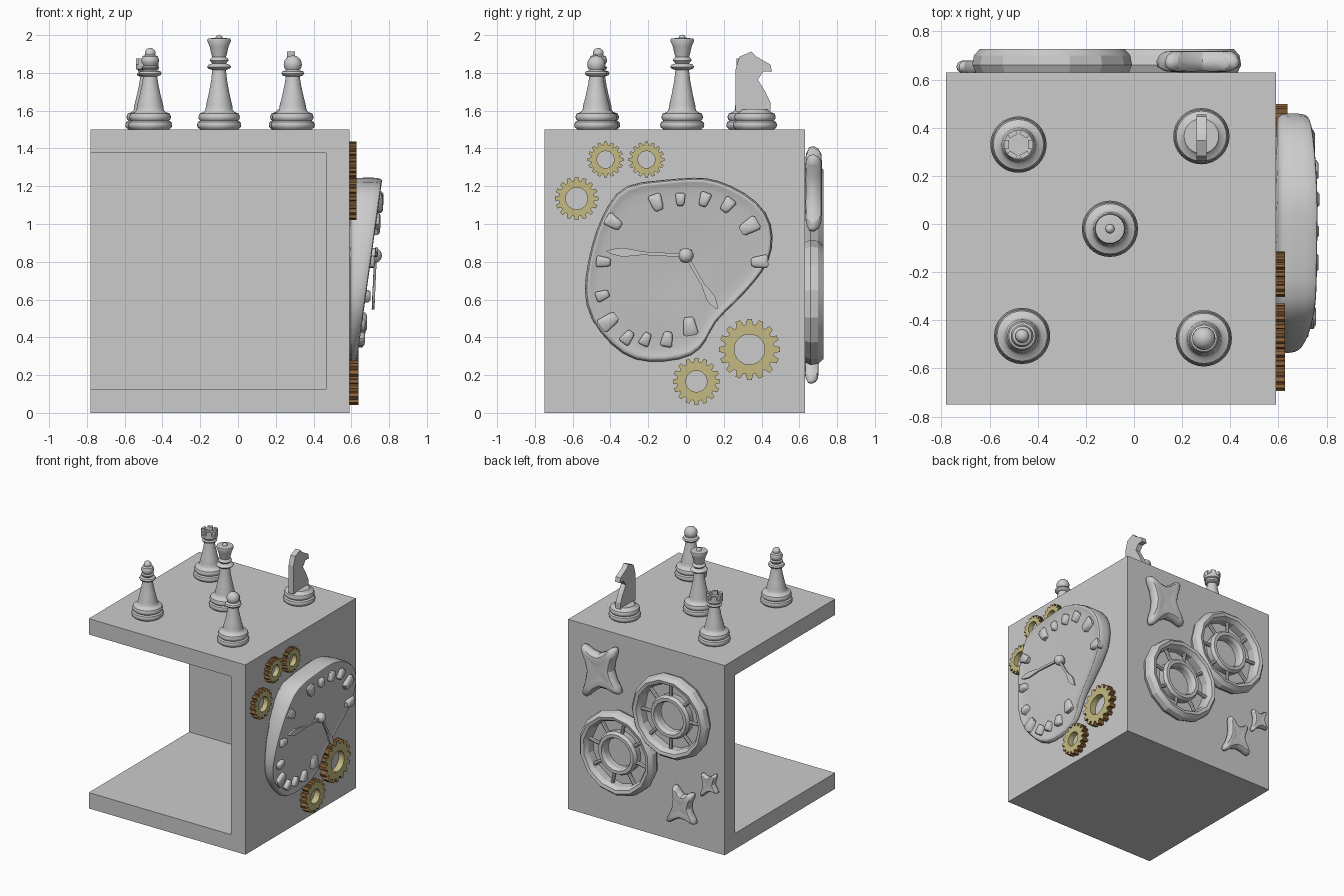
import bpy, bmesh
from math import sin, cos, pi, tau, atan2, hypot
from mathutils import Vector, Matrix

if "Cube" in bpy.data.objects:
    bpy.data.objects.remove(bpy.data.objects["Cube"])


def finish(name, bm, smooth=None, subsurf=0, bevel=0):
    bmesh.ops.recalc_face_normals(bm, faces=bm.faces[:])
    me = bpy.data.meshes.new(name)
    bm.to_mesh(me)
    bm.free()
    ob = bpy.data.objects.new(name, me)
    bpy.context.collection.objects.link(ob)
    if bevel:
        m = ob.modifiers.new("bevel", 'BEVEL')
        m.width, m.segments = bevel, 2
    if subsurf:
        m = ob.modifiers.new("subsurf", 'SUBSURF')
        m.levels = m.render_levels = subsurf
    if smooth:
        bpy.ops.object.select_all(action='DESELECT')
        ob.select_set(True)
        bpy.context.view_layer.objects.active = ob
        bpy.ops.object.shade_smooth_by_angle(angle=smooth)
    return ob


def add_loft(bm, loops, closed=False):
    """Skin equal-length point loops; closed joins the last to the first, else caps."""
    vs = [[bm.verts.new(p) for p in loop] for loop in loops]
    n = len(vs[0])
    for a, b in zip(vs, vs[1:] + (vs[:1] if closed else [])):
        for i in range(n):
            bm.faces.new((a[i], a[(i + 1) % n], b[(i + 1) % n], b[i]))
    if not closed:
        bm.faces.new(vs[0])
        bm.faces.new(vs[-1])


def add_box(bm, lo, hi, mat=Matrix()):
    c = [(a + b) / 2 for a, b in zip(lo, hi)]
    s = [b - a for a, b in zip(lo, hi)]
    bmesh.ops.create_cube(bm, size=1, matrix=mat @ Matrix.Translation(c) @ Matrix.Diagonal((*s, 1)))


def add_rod(bm, a, b, r):
    a, b = Vector(a), Vector(b)
    rot = (b - a).to_track_quat('Z', 'Y').to_matrix().to_4x4()
    bmesh.ops.create_cone(bm, cap_ends=True, segments=8, radius1=r, radius2=r, depth=(b - a).length,
                          matrix=Matrix.Translation((a + b) / 2) @ rot)


# Cabinet: open at the front and on the left
for name, lo, hi in (("cabinet_top", (-.78, -.75, 1.375), (.59, .63, 1.5)),
                     ("cabinet_bottom", (-.78, -.75, 0), (.59, .63, .125)),
                     ("cabinet_right_wall", (.465, -.75, .125), (.59, .63, 1.375)),
                     ("cabinet_back_wall", (-.78, .505, .125), (.465, .63, 1.375))):
    bm = bmesh.new()
    add_box(bm, lo, hi)
    finish(name, bm)

# Chess pieces: turned profiles sharing one base
BASE = [(.1, 0), (.114, .012), (.117, .025), (.112, .04), (.1, .047), (.108, .056), (.11, .068),
        (.104, .084), (.08, .094), (.072, .105)]
BODY = [(.07, .125), (.056, .18), (.044, .235), (.037, .28)]
COLLAR = [(.055, .288), (.061, .298), (.055, .308), (.036, .314)]


def turned(name, x, y, profile):
    bm = bmesh.new()
    add_loft(bm, [[(x + r * cos(tau * i / 32), y + r * sin(tau * i / 32), 1.5 + z) for i in range(32)]
                  for r, z in profile])
    return finish(name, bm, smooth=.7)


def ball(r, z, start, steps=8):
    return [(r * cos(a) + .001, z + r * sin(a)) for a in
            (start + (pi / 2 - start) * k / steps for k in range(steps + 1))]


turned("queen", -.1, -.02, BASE + [(.07, .125), (.055, .19), (.042, .26), (.036, .315), (.056, .322),
       (.064, .332), (.056, .343), (.036, .35), (.05, .366), (.046, .376), (.036, .384), (.04, .395),
       (.05, .44), (.063, .47), (.06, .481), (.03, .485)] + ball(.018, .484, 0, 5))
turned("bishop", -.465, -.465, BASE + BODY + COLLAR + [(.046, .325), (.046, .332), (.034, .338),
       (.045, .355), (.047, .37), (.04, .388), (.022, .397)] + ball(.027, .405, -.5))
turned("pawn", .29, -.475, BASE + BODY + COLLAR + [(.03, .322)] + ball(.047, .345, -.6))
turned("rook", -.48, .33, BASE + BODY + [(.052, .285), (.056, .295), (.045, .303), (.05, .315),
       (.06, .32), (.06, .345), (.01, .345)])
bm = bmesh.new()
for i in range(6):
    add_box(bm, (.04, -.019, .34), (.06, .019, .375),
            Matrix.Translation((-.48, .33, 1.5)) @ Matrix.Rotation(tau * i / 6, 4, 'Z'))
finish("rook_battlements", bm)
turned("knight_base", .28, .365, BASE)
HORSE = [(.262, 1.595), (.262, 1.817), (.283, 1.886), (.347, 1.913), (.373, 1.886), (.447, 1.844),
         (.455, 1.807), (.41, 1.807), (.38, 1.765), (.42, 1.7), (.447, 1.643), (.447, 1.595)]
bm = bmesh.new()
add_loft(bm, [[(x, y, z) for y, z in HORSE] for x in (.26, .302)])
finish("knight_head", bm)


# Melted clock on the right wall
def face_x(y, z):
    return .625 + .14 * (z - .27) - .02 * max(0, 1 - hypot(y + .03, z - .78) / .45)


OUT = [(-.33, 1.215), (-.14, 1.23), (.055, 1.25), (.16, 1.237), (.315, 1.17), (.435, 1.065), (.467, .934),
       (.445, .8), (.365, .694), (.26, .58), (.145, .48), (.11, .38), (.04, .298), (-.114, .268),
       (-.275, .272), (-.395, .355), (-.515, .5), (-.543, .643), (-.52, .8), (-.478, .97), (-.41, 1.11)]


def scaled(s):
    return [(-.03 + (y + .03) * s, .78 + (z - .78) * s) for y, z in OUT]


bm = bmesh.new()
loops = [[(.585, y, z) for y, z in scaled(.97)], [(.6, y, z) for y, z in scaled(1)],
         [(face_x(y, z) - .025, y, z) for y, z in scaled(1.005)]]
for s, d in ((.985, .004), (.95, .004), (.91, -.008), (.6, 0), (.3, 0), (.08, 0)):
    loops.append([(face_x(y, z) + d, y, z) for y, z in scaled(s)])
add_loft(bm, loops)
finish("melted_clock", bm, smooth=1.0, subsurf=1)

# Hour marks: y, z, size
MARKS = [(-.156, 1.114, 1), (-.03, 1.13, .75), (.098, 1.13, .85), (.22, 1.1, .9), (.335, .987, 1.15),
         (.39, .8, 1), (.02, .458, 1.1), (-.1, .39, .9), (-.214, .39, .8), (-.31, .4, .85),
         (-.41, .484, 1.15), (-.442, .622, .8), (-.437, .8, .85), (-.384, 1.01, 1)]
bm = bmesh.new()
for y, z, s in MARKS:
    a = atan2(z - .77, y + .03)
    m = Matrix.Translation((face_x(y, z), y, z)) @ Matrix.Rotation(a, 4, 'X')
    loops = []
    for x, k in ((-.03, 1), (.018, 1), (.028, .7)):
        loops.append([m @ Vector((x, s * k * u, s * k * v)) for u, v in
                      ((-.045, -.018), (-.03, -.027), (.035, -.036), (.045, -.025),
                       (.045, .025), (.035, .036), (-.03, .027), (-.045, .018))])
    add_loft(bm, loops)
finish("hour_marks", bm, smooth=.9)

# Clock hands: thin stem with a leaf near the tip
LEAF = [(0, .009), (.55, .009), (.65, .016), (.8, .024), (.92, .015), (1, .003)]
for name, tip in (("minute_hand", (.735, -.42, .855)), ("hour_hand", (.715, .165, .55))):
    a, b = Vector((.728, 0, .833)), Vector(tip)
    side = (b - a).cross(Vector((1, 0, 0))).normalized()
    edge = [a.lerp(b, t) + side * w for t, w in LEAF] + [a.lerp(b, t) - side * w for t, w in LEAF[::-1]]
    bm = bmesh.new()
    add_loft(bm, [[p + Vector((dx, 0, 0)) for p in edge] for dx in (-.007, .007)])
    finish(name, bm)
bm = bmesh.new()
bmesh.ops.create_uvsphere(bm, u_segments=16, v_segments=10, radius=.04,
                          matrix=Matrix.Translation((.722, 0, .833)))
add_rod(bm, (.66, 0, .833), (.73, 0, .833), .025)
finish("clock_knob", bm, smooth=.7)

# Brass gears around the clock
brass = bpy.data.materials.new("brass_face")
brass.diffuse_color = (.55, .49, .22, 1)
brass.use_nodes = True
brass.node_tree.nodes["Principled BSDF"].inputs["Base Color"].default_value = brass.diffuse_color
brown = bpy.data.materials.new("brown_edge")
brown.diffuse_color = (.25, .12, .04, 1)
brown.use_nodes = True
brown.node_tree.nodes["Principled BSDF"].inputs["Base Color"].default_value = brown.diffuse_color
for k, (y, z, r, hole) in enumerate(((-.426, 1.341, .095, .045), (-.209, 1.341, .095, .045),
                                     (-.579, 1.135, .115, .058), (.336, .336, .162, .08),
                                     (.055, .167, .125, .056))):
    teeth = 16
    outer, inner = [], []
    for i in range(teeth):
        for f, q in ((-.36, .82), (-.2, 1), (.2, 1), (.36, .82)):
            a = tau * (i + f) / teeth
            outer.append((y + r * q * cos(a), z + r * q * sin(a)))
            inner.append((y + hole * cos(a), z + hole * sin(a)))
    front = .638 if r > .12 else .628
    bm = bmesh.new()
    add_loft(bm, [[(x, *p) for p in pts] for x, pts in
                  ((.588, outer), (front, outer), (front, inner), (.588, inner))], closed=True)
    ob = finish(f"gear_{k + 1}", bm)
    ob.data.materials.append(brass)
    ob.data.materials.append(brown)
    for p in ob.data.polygons:
        out = hypot(p.center.y - y, p.center.z - z) > hole * 1.2
        p.material_index = int(abs(p.normal.x) < .5 and out)

# Two spoked wheels on the back wall
for k, (x, z, turn) in enumerate(((-.34, .995, 0), (.12, .585, .2))):
    bm = bmesh.new()
    for n, prof in ((14, [(.315, .625), (.332, .66), (.325, .7), (.3, .728), (.275, .722), (.256, .69),
                          (.256, .625)]),
                    (16, [(.165, .625), (.17, .68), (.155, .705), (.13, .705), (.117, .68), (.117, .625)])):
        add_loft(bm, [[(x + r * cos(tau * i / n + turn), y, z + r * sin(tau * i / n + turn))
                       for i in range(n)] for r, y in prof], closed=True)
    for i in range(8):
        c, s = cos(tau * i / 8 + turn), sin(tau * i / 8 + turn)
        add_rod(bm, (x + .15 * c, .672, z + .15 * s), (x + .28 * c, .672, z + .28 * s), .014)
    finish(f"back_wheel_{k + 1}", bm, smooth=.4)

# Soft four-armed stars on the back wall: centre, tips (x, z), height
STARS = [((.28, 1.2), [(.43, 1.36), (.14, 1.405), (.1, 1.06), (.41, .965)], .1),
         ((-.42, .3), [(-.37, .46), (-.53, .43), (-.55, .2), (-.31, .16)], .08),
         ((-.657, .535), [(-.6, .61), (-.722, .63), (-.735, .49), (-.592, .43)], .055)]
for k, (c, tips, h) in enumerate(STARS):
    c = Vector(c)
    tips = [Vector(t) for t in tips]
    edge = []
    for i, t in enumerate(tips):
        d = t - c
        w = Vector((d.y, -d.x)) * .13
        edge += [t - w, t + d * .03, t + w] if (-d.x * w.y + d.y * w.x) < 0 else [t + w, t + d * .03, t - w]
        edge.append(c + ((t + tips[(i + 1) % 4]) / 2 - c) * .52)
    bm = bmesh.new()
    add_loft(bm, [[(p.x, y, p.y) for p in (c + (e - c) * s for e in edge)] for y, s in
                  ((.622, 1), (.63 + h * .5, 1.02), (.63 + h * .95, .85), (.63 + h * .85, .4), (.63 + h * .85, .1))])
    finish(f"back_star_{k + 1}", bm, smooth=1.0, subsurf=1)
